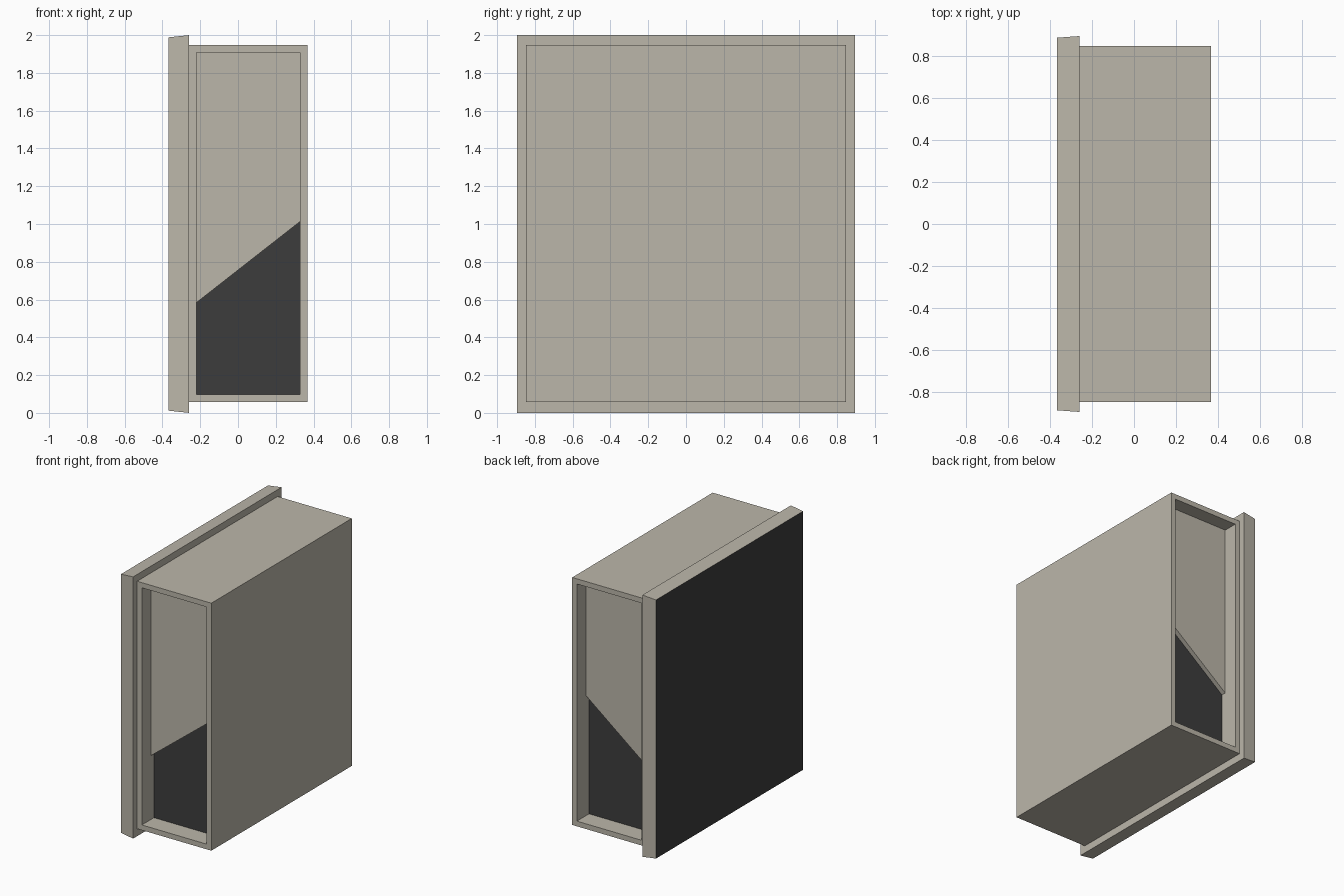
import bpy, bmesh
from mathutils import Vector

if "Cube" in bpy.data.objects:
    bpy.data.objects.remove(bpy.data.objects["Cube"])


def material(name, rgb):
    m = bpy.data.materials.new(name)
    m.diffuse_color = (*rgb, 1)
    m.use_nodes = True
    m.node_tree.nodes["Principled BSDF"].inputs["Base Color"].default_value = m.diffuse_color
    return m


BEIGE = material("warm beige", (0.50, 0.47, 0.40))
DARK = material("dark grey", (0.046, 0.046, 0.046))


def box(lo, hi):
    """Start a bmesh holding a box between two corners."""
    bm = bmesh.new()
    bmesh.ops.create_cube(bm, size=1)
    lo, hi = Vector(lo), Vector(hi)
    for v in bm.verts:
        v.co = (lo + hi) / 2 + v.co * (hi - lo)
    bm.normal_update()
    return bm


def finish(bm, name):
    mesh = bpy.data.meshes.new(name)
    bm.to_mesh(mesh)
    bm.free()
    mesh.materials.append(BEIGE)
    mesh.materials.append(DARK)
    bpy.context.collection.objects.link(bpy.data.objects.new(name, mesh))


def recess(bm, face, depth):
    """Push a face straight in, leaving walls around it."""
    bmesh.ops.inset_individual(bm, faces=[face], thickness=0, depth=-depth)
    bm.normal_update()


# Face plate: slightly tapered towards the dark front
plate = box((-0.368, -0.896, 0), (-0.259, 0.896, 2))
for v in plate.verts:
    if v.co.x < -0.3:
        v.co.y *= 0.888 / 0.896
        v.co.z = 1 + (v.co.z - 1) * 0.988
plate.normal_update()
for f in plate.faces:
    if f.normal.x < -0.9:
        f.material_index = 1
finish(plate, "face_plate")

# Housing with a recessed panel in each end
body = box((-0.259, -0.848, 0.057), (0.368, 0.848, 1.948))
for side in (-1, 1):
    end = next(f for f in body.faces
               if f.normal.y * side > 0.9 and abs(f.calc_center_median().y) > 0.84)
    bmesh.ops.inset_individual(body, faces=[end], thickness=0.056, depth=0)
    recess(body, end, 0.11)
    # Slanted cut: the lower part is a deeper dark opening
    bmesh.ops.bisect_plane(body, geom=[end, *end.edges, *end.verts],
                           plane_co=(-0.203, 0, 0.597),
                           plane_no=(-0.403, 0, 0.515))
    body.normal_update()
    floor = [f for f in body.faces if f.normal.y * side > 0.9
             and abs(f.calc_center_median().y) < 0.8]
    lower = min(floor, key=lambda f: f.calc_center_median().z)
    recess(body, lower, 0.036)
    lower.material_index = 1
finish(body, "housing")
